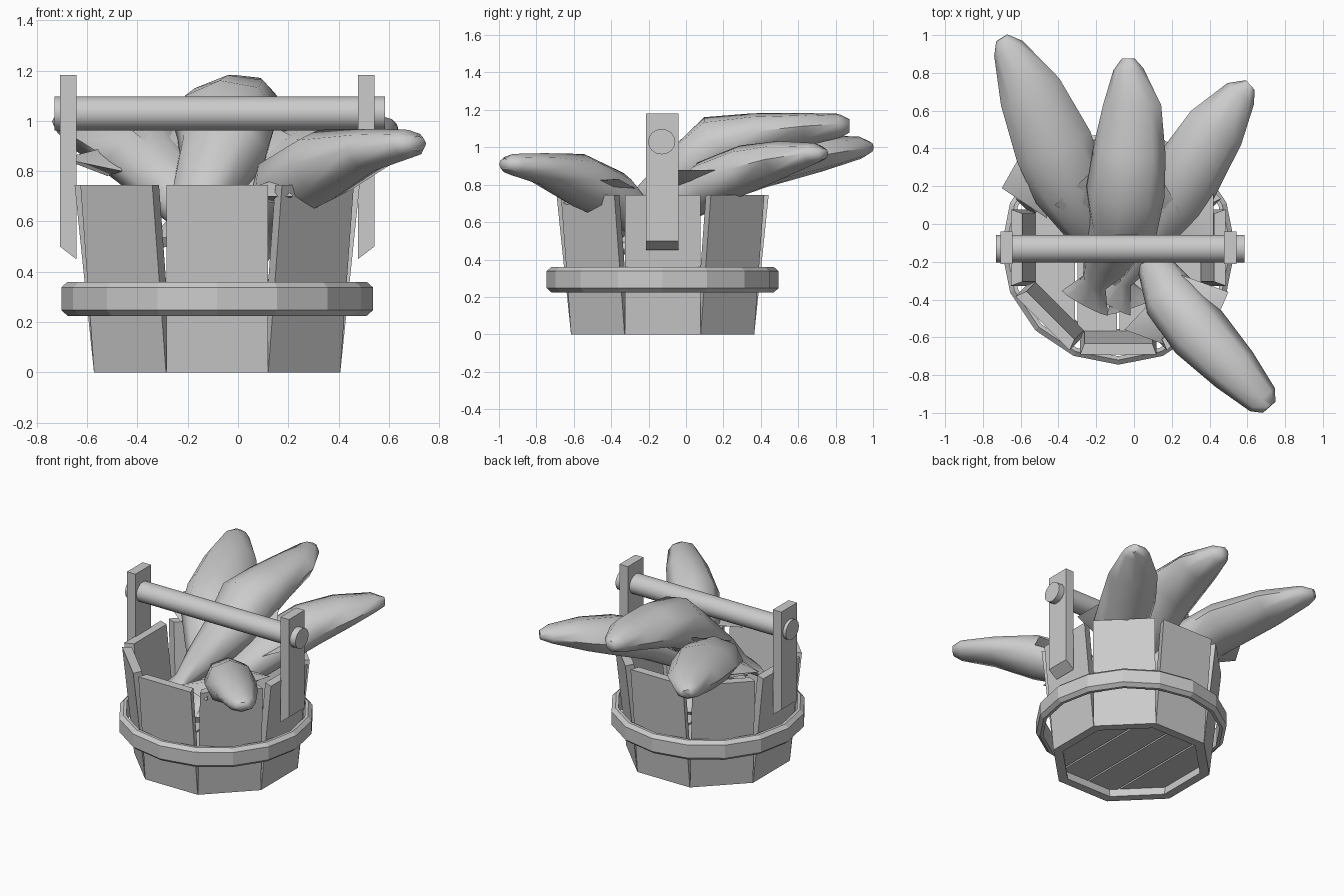
import bpy, math
from mathutils import Vector as V

if "Cube" in bpy.data.objects:
    bpy.data.objects.remove(bpy.data.objects["Cube"])

CX, CY = -0.083, -0.125          # bucket axis

grey = bpy.data.materials.new("plain_grey")
grey.diffuse_color = (0.6, 0.6, 0.6, 1)
grey.use_nodes = True
grey.node_tree.nodes["Principled BSDF"].inputs["Base Color"].default_value = grey.diffuse_color


def make(name, verts, faces, smooth=None):
    me = bpy.data.meshes.new(name)
    me.from_pydata([tuple(v) for v in verts], [], faces)
    ob = bpy.data.objects.new(name, me)
    bpy.context.collection.objects.link(ob)
    me.materials.append(grey)
    bpy.ops.object.select_all(action='DESELECT')
    ob.select_set(True)
    bpy.context.view_layer.objects.active = ob
    bpy.ops.object.mode_set(mode='EDIT')
    bpy.ops.mesh.select_all(action='SELECT')
    bpy.ops.mesh.normals_make_consistent(inside=False)
    bpy.ops.object.mode_set(mode='OBJECT')
    if smooth:
        bpy.ops.object.shade_smooth_by_angle(angle=math.radians(smooth))
    return ob


def loft(name, rings, closed=False, smooth=None):
    """Join equal-length rings; cap the ends, or close into a loop."""
    n, m = len(rings[0]), len(rings)
    faces = [(i * n + j, i * n + (j + 1) % n,
              (i + 1) % m * n + (j + 1) % n, (i + 1) % m * n + j)
             for i in range(m if closed else m - 1) for j in range(n)]
    if not closed:
        faces += [tuple(range(n)), tuple(range((m - 1) * n, m * n))]
    return make(name, [p for r in rings for p in r], faces, smooth)


# Eight separate flaring staves
for k in range(8):
    a = math.radians(45 * k)
    rad, tan = V((math.cos(a), math.sin(a), 0)), V((-math.sin(a), math.cos(a), 0))
    rings = []
    for z, ro in ((0, 0.49), (0.745, 0.567)):
        rings.append([V((CX, CY, z)) + rad * r + tan * s for r, s in
                      ((ro - 0.06, -0.18), (ro, -0.202), (ro, 0.202), (ro - 0.06, 0.18))])
    loft(f"stave_{k + 1}", rings)

# Hoop with chamfered outer edges, 16 sides
profile = [(0.575, 0.225), (0.595, 0.225), (0.62, 0.247), (0.62, 0.338),
           (0.595, 0.36), (0.575, 0.36)]
loft("hoop", [[(CX + r * math.cos(i * math.pi / 8), CY + r * math.sin(i * math.pi / 8), z)
               for r, z in profile] for i in range(16)], closed=True)

# Bottom of four planks running front to back, cut to the octagon
ap = 0.445
corner = ap * math.tan(math.pi / 8)
for k in range(4):
    x0, x1 = -ap + k * ap / 2 + 0.006, -ap + (k + 1) * ap / 2 - 0.006
    xs = sorted([x0, x1] + [c for c in (-corner, corner) if x0 < c < x1])
    edge = [(x, min(ap, ap * math.sqrt(2) - abs(x))) for x in xs]
    out = [(x, -y) for x, y in edge] + [(x, y) for x, y in reversed(edge)]
    loft(f"bottom_plank_{k + 1}", [[(CX + x, CY + y, z) for x, y in out] for z in (0.055, 0.1)])

# Handle posts with slanted feet, and the round bar through them
for side, name in ((-1, "left"), (1, "right")):
    outline = [(0.56, 0.45), (0.625, 0.5), (0.625, 1.182), (0.56, 1.182)]
    loft(f"{name}_handle_post", [[(CX + side * x, y, z) for x, z in outline]
                                 for y in (-0.213, -0.04)])
loft("handle_bar", [[(x, CY - 0.005 + 0.073 * math.cos(i * math.pi / 8),
                      1.03 + 0.068 * math.sin(i * math.pi / 8))
                     for i in range(16)] for x in (-0.73, 0.585)], smooth=40)


def body(name, roll, path):
    """Eight-sided tapering body; path rows are x, y, z, half width, half height."""
    pts = [V(p[:3]) for p in path]
    rings = []
    for i, (p, row) in enumerate(zip(pts, path)):
        t = (pts[min(i + 1, len(pts) - 1)] - pts[max(i - 1, 0)]).normalized()
        s = t.cross(V((0, 0, 1))).normalized()
        u = s.cross(t)
        c, d = math.cos(math.radians(roll)), math.sin(math.radians(roll))
        s, u = s * c + u * d, u * c - s * d
        rings.append([p + s * row[3] * math.cos(j * math.pi / 4) + u * row[4] * math.sin(j * math.pi / 4)
                      for j in range(8)])
    loft(name, rings, smooth=60)


def fin(name, a, b, tip, thick=0.03):
    """Flat pointed fin on the base line a-b."""
    a, b, tip = V(a), V(b), V(tip)
    m = (a + b) / 2
    n = (b - a).cross(tip - m).normalized() * thick
    make(name, [a, m + n, b, m - n, tip],
         [(0, 1, 4), (1, 2, 4), (2, 3, 4), (3, 0, 4), (3, 2, 1, 0)], smooth=50)


# Fish, head first; the last two rows are the narrow tail root and the flared tail
body("front_fish", 0, [
    (0.715, -0.97, 0.91, 0.045, 0.03), (0.68, -0.93, 0.908, 0.09, 0.057),
    (0.53, -0.77, 0.885, 0.135, 0.085), (0.345, -0.575, 0.825, 0.165, 0.145),
    (0.195, -0.39, 0.74, 0.15, 0.14), (0.12, -0.24, 0.61, 0.1, 0.1),
    (0.05, -0.06, 0.44, 0.06, 0.05), (0.0, 0.06, 0.33, 0.14, 0.025)])
body("middle_fish", -7, [
    (-0.03, 0.875, 1.115, 0.035, 0.035), (-0.03, 0.82, 1.115, 0.08, 0.065),
    (-0.01, 0.63, 1.095, 0.155, 0.09), (-0.025, 0.38, 1.06, 0.195, 0.125),
    (-0.045, 0.17, 1.01, 0.21, 0.17), (-0.06, 0.0, 0.87, 0.19, 0.15),
    (-0.15, -0.2, 0.7, 0.13, 0.1), (-0.21, -0.31, 0.6, 0.07, 0.05),
    (-0.26, -0.42, 0.52, 0.14, 0.025)])
body("left_fish", 0, [
    (-0.7, 0.985, 1.0, 0.035, 0.03), (-0.665, 0.93, 0.998, 0.085, 0.06),
    (-0.55, 0.7, 0.965, 0.17, 0.1), (-0.425, 0.41, 0.915, 0.21, 0.13),
    (-0.34, 0.19, 0.85, 0.195, 0.14), (-0.24, 0.0, 0.72, 0.14, 0.12),
    (-0.12, -0.2, 0.56, 0.08, 0.06), (-0.06, -0.32, 0.47, 0.05, 0.04),
    (-0.02, -0.44, 0.42, 0.13, 0.025)])
body("right_fish", 0, [
    (0.615, 0.735, 0.965, 0.035, 0.03), (0.565, 0.69, 0.968, 0.09, 0.055),
    (0.435, 0.51, 0.935, 0.16, 0.1), (0.315, 0.32, 0.885, 0.18, 0.13),
    (0.22, 0.13, 0.81, 0.18, 0.13), (0.1, -0.08, 0.66, 0.12, 0.1),
    (-0.06, -0.3, 0.5, 0.05, 0.04), (-0.13, -0.42, 0.43, 0.13, 0.025)])

# Side fins
fin("front_fish_fin_right", (0.25, -0.27, 0.78), (0.43, -0.52, 0.82), (0.5, -0.36, 0.83))
fin("front_fish_fin_left", (0.1, -0.4, 0.74), (0.22, -0.66, 0.7), (-0.05, -0.56, 0.7), 0.05)
fin("middle_fish_fin_left", (-0.22, 0.28, 1.0), (-0.22, -0.02, 0.8), (-0.42, 0.1, 0.96))
fin("middle_fish_fin_right", (0.14, 0.25, 0.98), (0.1, 0.0, 0.8), (0.25, 0.06, 0.92))
fin("left_fish_fin_left", (-0.57, 0.42, 0.88), (-0.46, 0.03, 0.8), (-0.7, 0.19, 0.85), 0.06)
fin("right_fish_fin_right", (0.42, 0.22, 0.88), (0.22, -0.07, 0.78), (0.42, -0.07, 0.88))
